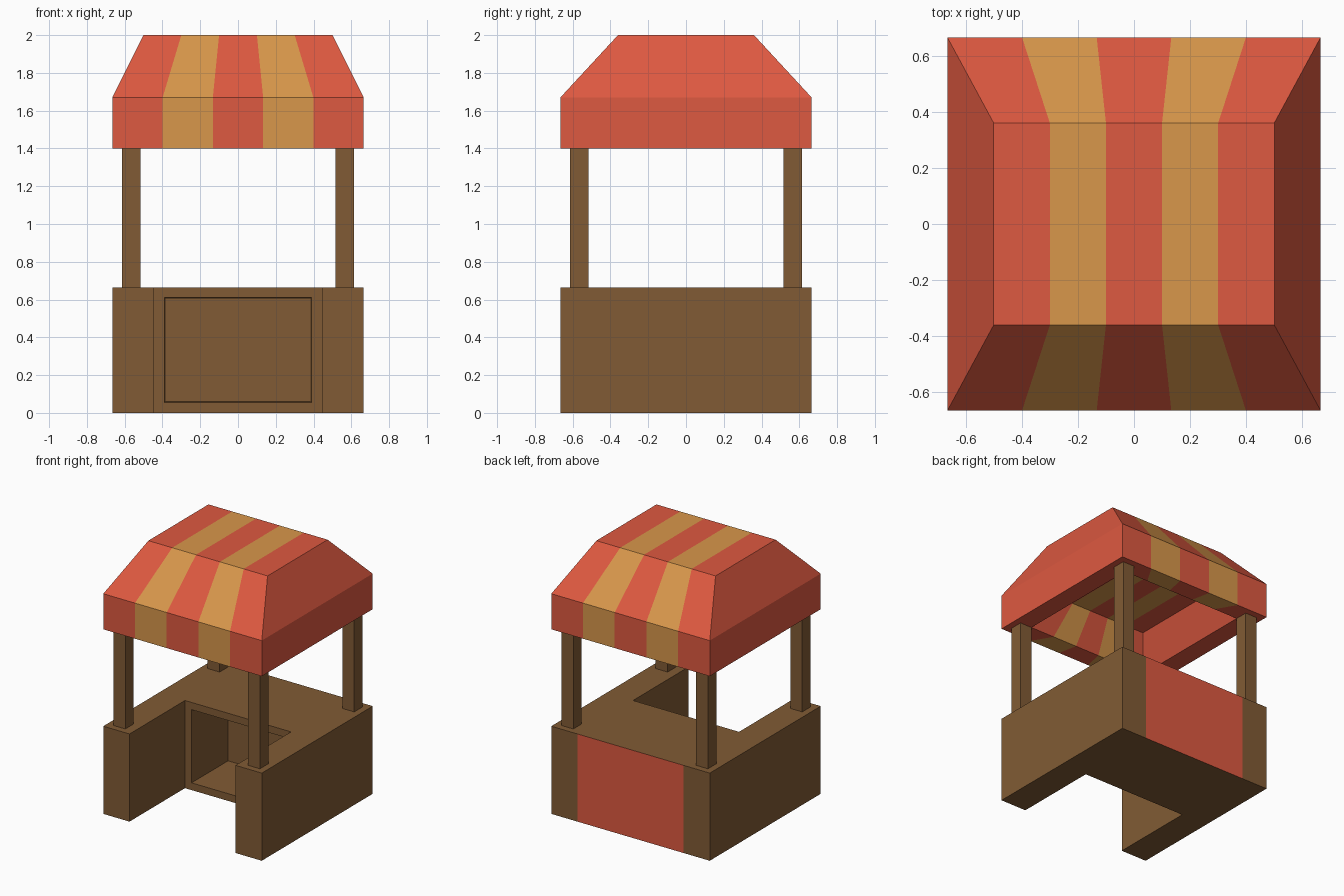
import bpy, bmesh

if "Cube" in bpy.data.objects:
    bpy.data.objects.remove(bpy.data.objects["Cube"])


def material(name, rgb):
    m = bpy.data.materials.new(name)
    m.diffuse_color = (*rgb, 1)
    m.use_nodes = True
    m.node_tree.nodes["Principled BSDF"].inputs["Base Color"].default_value = m.diffuse_color
    return m


WOOD = material("wood", (0.22, 0.105, 0.035))
RED = material("red_cloth", (0.73, 0.10, 0.052))
TAN = material("tan_cloth", (0.69, 0.31, 0.07))


def finish(bm, name, mats):
    bmesh.ops.recalc_face_normals(bm, faces=bm.faces[:])
    me = bpy.data.meshes.new(name)
    bm.to_mesh(me)
    bm.free()
    for m in mats:
        me.materials.append(m)
    ob = bpy.data.objects.new(name, me)
    bpy.context.collection.objects.link(ob)
    return ob


R, A, H = 0.665, 0.445, 0.665   # half width, half opening, counter height

# Counter: U-shaped plan extruded upward, open to the front
bm = bmesh.new()
plan = [(-R, -R), (-A, -R), (-A, 0), (A, 0), (A, -R), (R, -R),
        (R, R), (A, R), (-A, R), (-R, R)]
base = bm.faces.new([bm.verts.new((x, y, 0)) for x, y in plan])
ext = bmesh.ops.extrude_face_region(bm, geom=[base], use_keep_orig=True)
bmesh.ops.translate(bm, vec=(0, 0, H),
                    verts=[g for g in ext["geom"] if isinstance(g, bmesh.types.BMVert)])
bmesh.ops.recalc_face_normals(bm, faces=bm.faces[:])


def wall_at(y):
    return next(f for f in bm.faces if abs(f.normal.y) > 0.9
                and abs(f.calc_center_median().y - y) < 0.01
                and abs(f.calc_center_median().x) < 0.01)


# Red panel on the back, recessed shelf inside the opening
wall_at(R).material_index = 1
shelf = wall_at(0)
bmesh.ops.inset_region(bm, faces=[shelf], thickness=0.055, use_even_offset=True)
ext = bmesh.ops.extrude_face_region(bm, geom=[shelf])
bmesh.ops.delete(bm, geom=[shelf], context="FACES_ONLY")
for v in [g for g in ext["geom"] if isinstance(g, bmesh.types.BMVert)]:
    v.co.y += 0.43
    v.co.x *= 0.985
    v.co.z = H / 2 + (v.co.z - H / 2) * 0.985
finish(bm, "counter", [WOOD, RED])

# Four corner posts
for sx, side in ((-1, "left"), (1, "right")):
    for sy, end in ((-1, "front"), (1, "back")):
        bm = bmesh.new()
        bmesh.ops.create_cube(bm, size=1)
        bmesh.ops.scale(bm, vec=(0.1, 0.1, 1.4 - H), verts=bm.verts)
        bmesh.ops.translate(bm, vec=(sx * 0.565, sy * 0.565, (1.4 + H) / 2), verts=bm.verts)
        finish(bm, f"{end}_{side}_post", [WOOD])

# Striped canopy: one closed section loop (half x, y, z) repeated at each stripe edge
half = [(R, -R, 1.4), (R, -R, 1.67), (0.5, -0.36, 2.0)]
inner = [(0.515, 0.515, 1.4), (0.405, 0.385, 1.64)]
flip = lambda pts: [(x, -y, z) for x, y, z in reversed(pts)]
section = half + flip(half) + inner + flip(inner)
n = len(section)
bm = bmesh.new()
rings = [[bm.verts.new((x * (-1 + 2 * i / 5), y, z)) for x, y, z in section]
         for i in range(6)]
for i in range(5):
    for k in range(n):
        j = (k + 1) % n
        f = bm.faces.new((rings[i][k], rings[i][j], rings[i + 1][j], rings[i + 1][k]))
        f.material_index = i % 2
# Plain red ends of the canopy
for ring in (rings[0], rings[-1]):
    for quad in ((0, 1, 4, 5), (1, 2, 3, 4), (0, 5, 6, 9), (6, 7, 8, 9)):
        bm.faces.new([ring[q] for q in quad])
finish(bm, "canopy", [RED, TAN])
